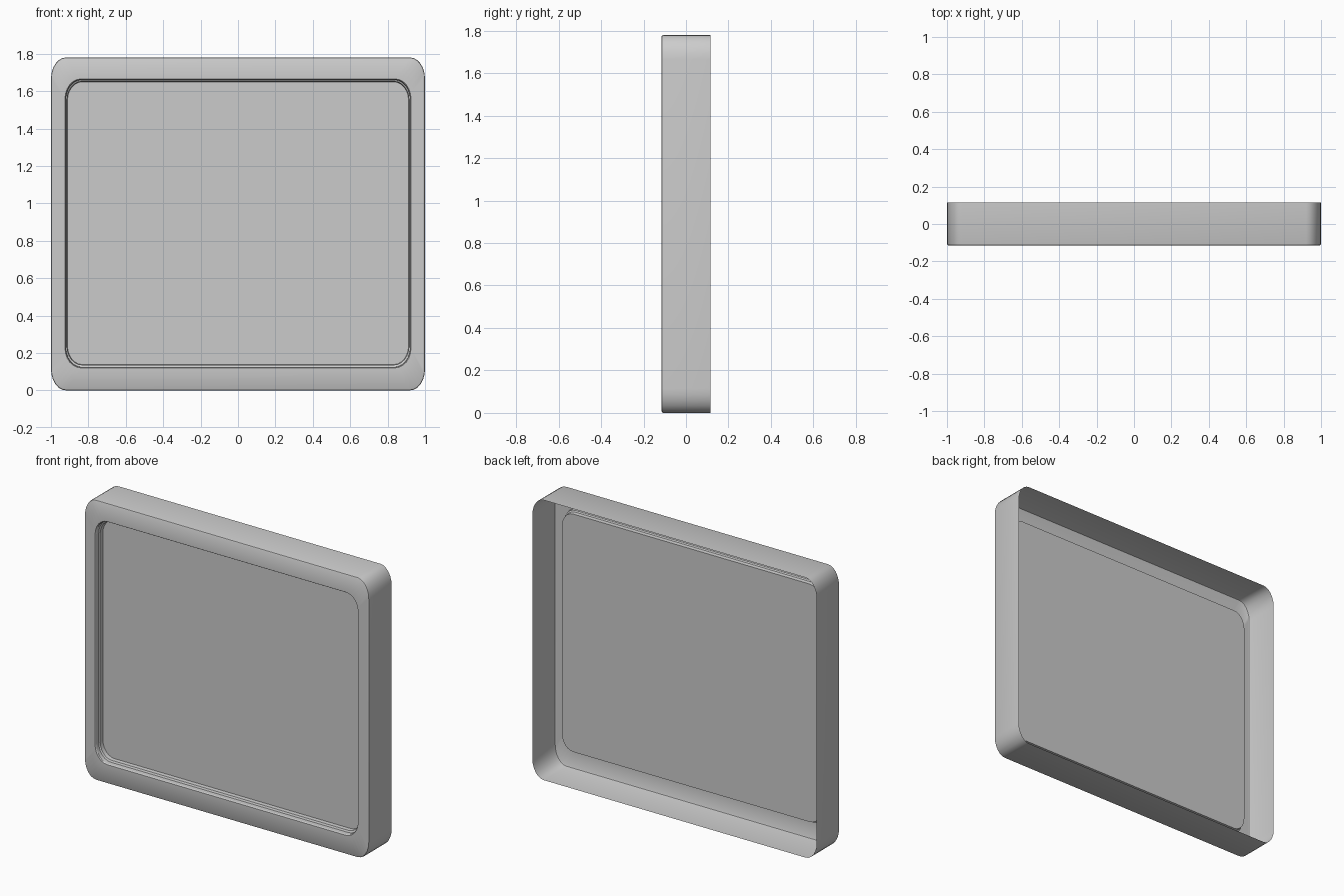
import bpy, bmesh, math

if "Cube" in bpy.data.objects:
    bpy.data.objects.remove(bpy.data.objects["Cube"])

SEG = 6  # segments per rounded corner


def ring(hw, z0, z1, rx, rz, y):
    """Rounded rectangle with elliptical corners, counter-clockwise from the front."""
    pts = []
    corners = [(hw - rx, z0 + rz, -90), (hw - rx, z1 - rz, 0),
               (-hw + rx, z1 - rz, 90), (-hw + rx, z0 + rz, 180)]
    for cx, cz, start in corners:
        for i in range(SEG + 1):
            a = math.radians(start + 90 * i / SEG)
            pts.append((cx + rx * math.cos(a), y, cz + rz * math.sin(a)))
    return pts


def loft(name, rings, cap=False):
    """Skin a sequence of rings, optionally closing the last one."""
    bm = bmesh.new()
    loops = [[bm.verts.new(p) for p in ring(*r)] for r in rings]
    n = len(loops[0])
    for a, b in zip(loops, loops[1:]):
        for i in range(n):
            j = (i + 1) % n
            bm.faces.new((a[i], a[j], b[j], b[i]))
    if cap:
        bm.faces.new(loops[-1])
    mesh = bpy.data.meshes.new(name)
    bm.to_mesh(mesh)
    bm.free()
    obj = bpy.data.objects.new(name, mesh)
    bpy.context.collection.objects.link(obj)
    bpy.ops.object.select_all(action='DESELECT')
    obj.select_set(True)
    bpy.context.view_layer.objects.active = obj
    bpy.ops.object.shade_smooth_by_angle(angle=math.radians(30))
    return obj


# Open-backed housing: side walls, bevelled front edge, flat front border
loft("housing", [
    (1.000, 0.000, 1.780, 0.080, 0.115, 0.115),
    (1.000, 0.000, 1.780, 0.080, 0.115, -0.106),
    (0.998, 0.002, 1.778, 0.079, 0.114, -0.112),
    (0.993, 0.007, 1.773, 0.076, 0.110, -0.115),
    (0.925, 0.120, 1.665, 0.085, 0.105, -0.115),
])

# Recessed tray: stepped bezel lip leading back to the flat panel
loft("recessed_panel", [
    (0.925, 0.120, 1.665, 0.085, 0.105, -0.115),
    (0.921, 0.124, 1.661, 0.083, 0.103, -0.109),
    (0.920, 0.125, 1.660, 0.083, 0.103, -0.085),
    (0.914, 0.136, 1.652, 0.080, 0.100, -0.080),
    (0.912, 0.138, 1.650, 0.080, 0.100, -0.055),
], cap=True)
